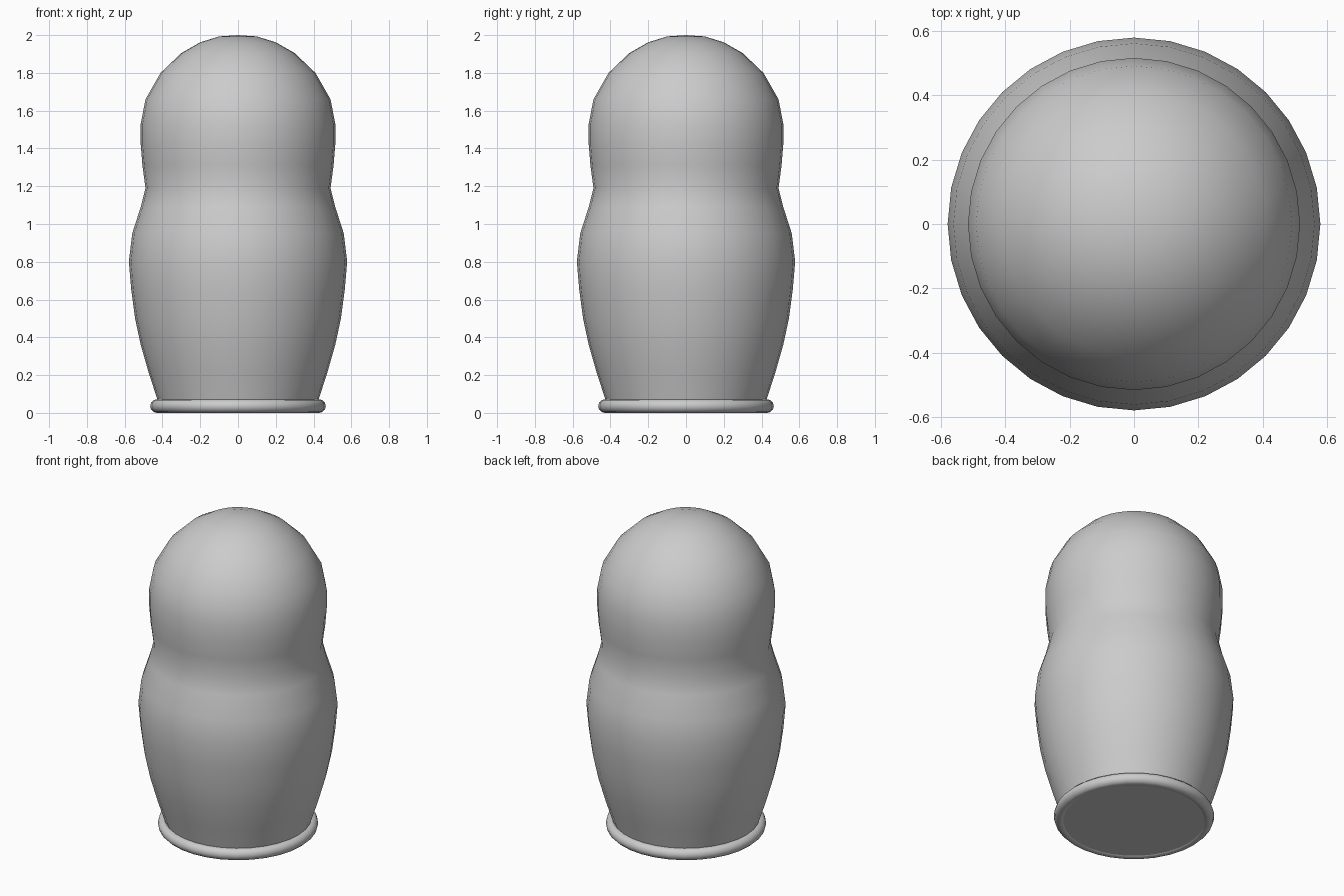
import bpy
import bmesh
from math import pi
from mathutils import Matrix, Vector

SIDES = 32

default = bpy.data.objects.get("Cube")
if default:
    bpy.data.objects.remove(default, do_unlink=True)

# One plain grey for the whole figure
grey = bpy.data.materials.new("plain grey")
grey.use_nodes = True
colour = (0.6, 0.6, 0.6, 1)
grey.diffuse_color = colour
grey.node_tree.nodes["Principled BSDF"].inputs["Base Color"].default_value = colour


def finish(obj):
    obj.data.materials.clear()
    obj.data.materials.append(grey)
    bpy.ops.object.select_all(action="DESELECT")
    obj.select_set(True)
    bpy.context.view_layer.objects.active = obj
    bpy.ops.object.shade_smooth_by_angle(angle=pi / 4)


def lathe(name, profile):
    """Spin a list of (radius, height) points around z."""
    bm = bmesh.new()
    verts = [bm.verts.new((r, 0, z)) for r, z in profile]
    edges = [bm.edges.new(pair) for pair in zip(verts, verts[1:])]
    bmesh.ops.spin(bm, geom=verts + edges, cent=(0, 0, 0), axis=(0, 0, 1),
                   angle=2 * pi, steps=SIDES, use_merge=True)
    bmesh.ops.remove_doubles(bm, verts=bm.verts, dist=0.0005)
    bmesh.ops.recalc_face_normals(bm, faces=bm.faces)
    mesh = bpy.data.meshes.new(name)
    bm.to_mesh(mesh)
    bm.free()
    obj = bpy.data.objects.new(name, mesh)
    bpy.context.collection.objects.link(obj)
    finish(obj)


# Closed body: flat underside, belly, waist and domed head
lathe("doll_body", [
    (0, 0.006), (0.41, 0.006), (0.428, 0.075), (0.472, 0.21), (0.515, 0.36),
    (0.545, 0.5), (0.565, 0.65), (0.578, 0.8), (0.56, 0.95), (0.515, 1.09),
    (0.49, 1.19), (0.506, 1.31), (0.515, 1.42), (0.515, 1.53), (0.49, 1.66),
    (0.41, 1.8), (0.3, 1.905), (0.2, 1.962), (0.1, 1.993), (0, 2),
])

# Rounded rim around the foot
bpy.ops.mesh.primitive_torus_add(major_segments=SIDES, minor_segments=12,
                                 major_radius=0.429, minor_radius=0.036,
                                 location=(0, 0, 0.036))
rim = bpy.context.object
rim.name = "base_rim"
finish(rim)
